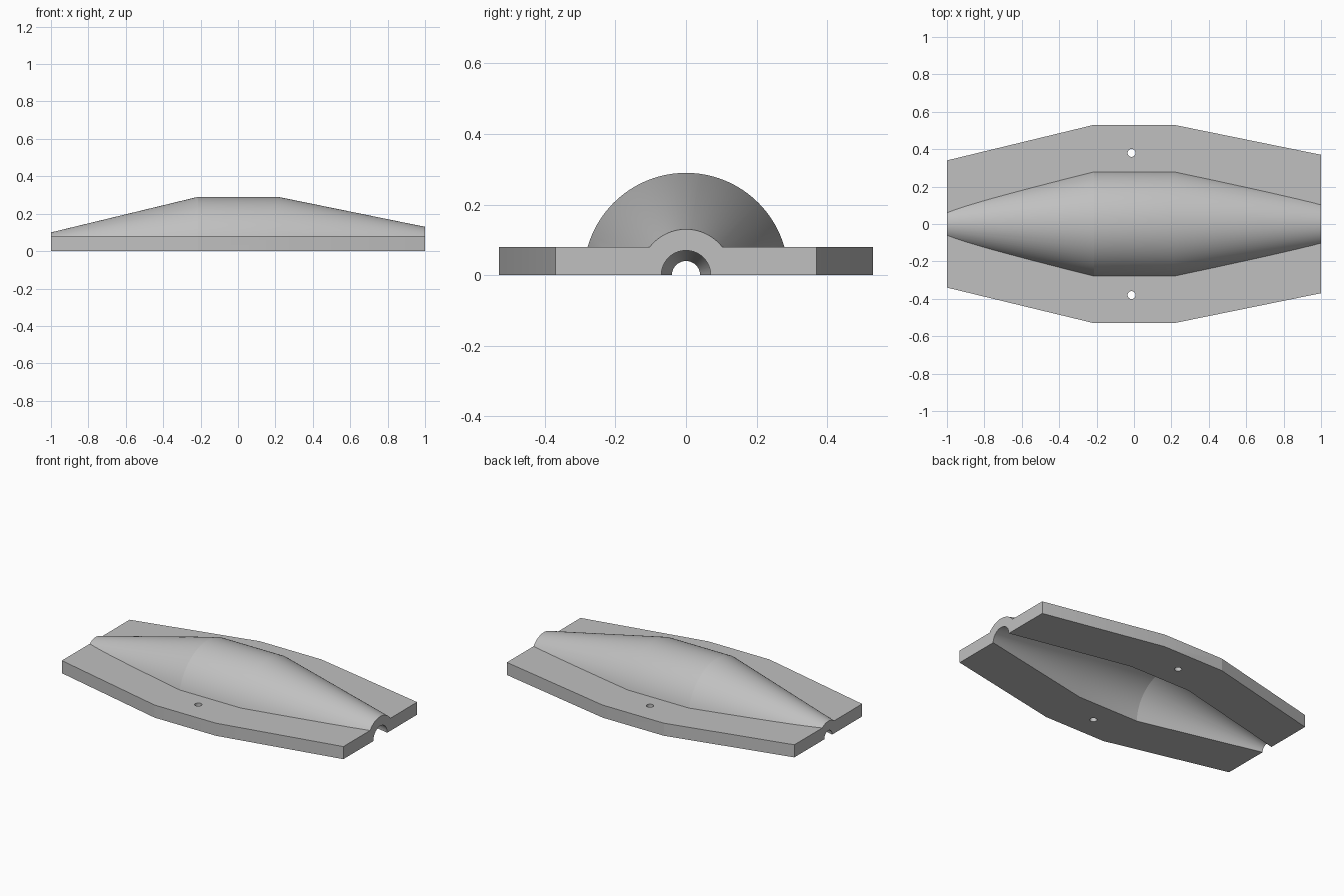
import bpy, bmesh
from math import sin, cos, pi, radians
from mathutils import Matrix, Vector

if "Cube" in bpy.data.objects:
    bpy.data.objects.remove(bpy.data.objects["Cube"])

HALF, MID = 1.0, 0.215                 # half length, half of the straight middle
R_MID, R_LEFT, R_RIGHT = 0.29, 0.10, 0.13
FLANGE_H, FLANGE_W, WALL = 0.08, 0.24, 0.06
OVER = 1.05                            # parts overrun the ends, then get trimmed


def end_radius(r):
    """Radius of a tapered end continued out to the overrun."""
    return R_MID + (r - R_MID) * (OVER - MID) / (HALF - MID)


STATIONS = [(-OVER, end_radius(R_LEFT)), (-MID, R_MID),
            (MID, R_MID), (OVER, end_radius(R_RIGHT))]


def make_object(name, bm):
    bmesh.ops.recalc_face_normals(bm, faces=bm.faces)
    mesh = bpy.data.meshes.new(name)
    bm.to_mesh(mesh)
    bm.free()
    obj = bpy.data.objects.new(name, mesh)
    bpy.context.collection.objects.link(obj)
    return obj


def spindle(name, offset, sides=96):
    """Round tapered solid along x, its radius offset from the stations."""
    bm = bmesh.new()
    rings = []
    for x, r in STATIONS:
        rings.append([bm.verts.new((x, (r + offset) * cos(2 * pi * i / sides),
                                    (r + offset) * sin(2 * pi * i / sides)))
                      for i in range(sides)])
    for a, b in zip(rings, rings[1:]):
        for i in range(sides):
            j = (i + 1) % sides
            bm.faces.new((a[i], a[j], b[j], b[i]))
    bm.faces.new(rings[0])
    bm.faces.new(rings[-1])
    return make_object(name, bm)


def plate(name):
    """Flange plate that follows the spindle outline."""
    bm = bmesh.new()
    outline = [(x, -r - FLANGE_W) for x, r in STATIONS]
    outline += [(x, -y) for x, y in reversed(outline)]
    face = bm.faces.new([bm.verts.new((x, y, -0.05)) for x, y in outline])
    top = bmesh.ops.extrude_face_region(bm, geom=[face])["geom"]
    bmesh.ops.translate(bm, vec=(0, 0, FLANGE_H + 0.05),
                        verts=[v for v in top if isinstance(v, bmesh.types.BMVert)])
    return make_object(name, bm)


def bolt_hole(name, y):
    bm = bmesh.new()
    bmesh.ops.create_cone(bm, cap_ends=True, segments=32, radius1=0.021,
                          radius2=0.021, depth=0.4,
                          matrix=Matrix.Translation((-0.013, y, 0)))
    return make_object(name, bm)


def trim_box(name):
    bm = bmesh.new()
    bmesh.ops.create_cube(bm, size=1, matrix=Matrix.Translation((0, 0, 0.5))
                          @ Matrix.Diagonal(Vector((2 * HALF, 2, 1, 1))))
    return make_object(name, bm)


# Flange joined to the body, hollowed, drilled and trimmed to the half shell
shell = plate("half_shell")
steps = [(spindle("body_helper", 0), 'UNION'),
         (spindle("bore_cutter", -WALL), 'DIFFERENCE'),
         (bolt_hole("left_hole_cutter", 0.38), 'DIFFERENCE'),
         (bolt_hole("right_hole_cutter", -0.38), 'DIFFERENCE'),
         (trim_box("trim_helper"), 'INTERSECT')]
for helper, operation in steps:
    helper.hide_render = True
    mod = shell.modifiers.new(helper.name, 'BOOLEAN')
    mod.object, mod.operation, mod.solver = helper, operation, 'EXACT'

# Bake the result and drop the helpers
graph = bpy.context.evaluated_depsgraph_get()
baked = bpy.data.meshes.new_from_object(shell.evaluated_get(graph))
shell.modifiers.clear()
shell.data = baked
for helper, _ in steps:
    bpy.data.objects.remove(helper)

# Single grey material
grey = bpy.data.materials.new("light_grey")
grey.use_nodes = True
colour = (0.53, 0.53, 0.53, 1)
grey.diffuse_color = colour
grey.node_tree.nodes["Principled BSDF"].inputs["Base Color"].default_value = colour
baked.materials.clear()
baked.materials.append(grey)

# Smooth round surfaces, keeping the taper breaks sharp
bpy.ops.object.select_all(action='DESELECT')
shell.select_set(True)
bpy.context.view_layer.objects.active = shell
bpy.ops.object.shade_smooth_by_angle(angle=radians(12))
